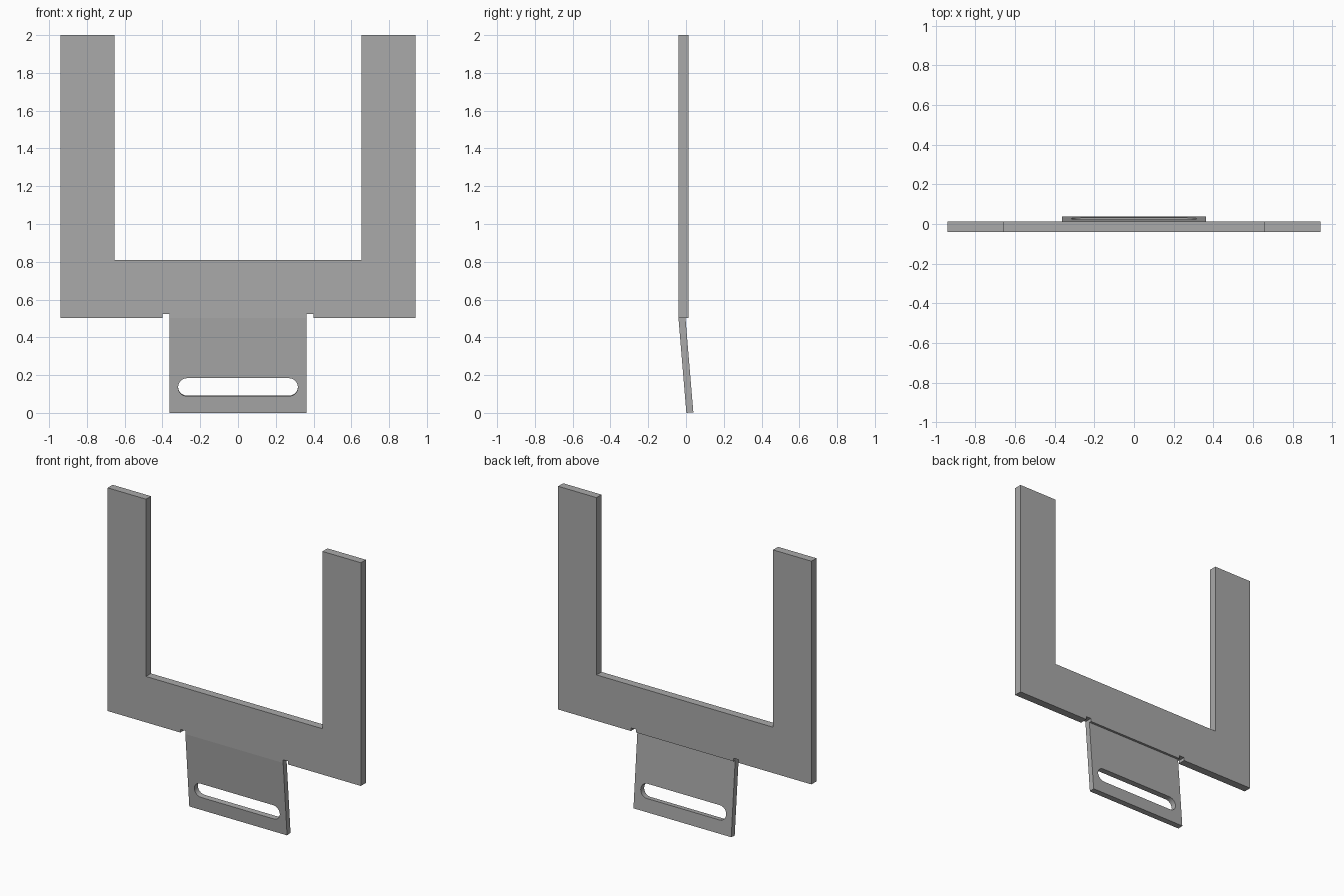
import bpy
import math

cube = bpy.data.objects.get("Cube")
if cube:
    bpy.data.objects.remove(cube, do_unlink=True)

grey = bpy.data.materials.new("plain_grey")
grey.use_nodes = True
colour = (0.4, 0.4, 0.4, 1)
grey.diffuse_color = colour
grey.node_tree.nodes["Principled BSDF"].inputs["Base Color"].default_value = colour


def sheet_part(name, half_profile, thickness, location, tilt=0):
    """Mirror a half outline (x, z) across x = 0 and thicken it towards +y."""
    mesh = bpy.data.meshes.new(name)
    mesh.from_pydata([(x, 0, z) for x, z in half_profile], [],
                     [range(len(half_profile))])
    mesh.materials.append(grey)
    obj = bpy.data.objects.new(name, mesh)
    bpy.context.collection.objects.link(obj)
    obj.location = location
    obj.rotation_euler.x = tilt
    obj.modifiers.new("mirror", "MIRROR")
    solid = obj.modifiers.new("thickness", "SOLIDIFY")
    solid.thickness = thickness
    solid.offset = -1
    # Bake the modifiers, then smooth only the gentle curves
    bpy.ops.object.select_all(action="DESELECT")
    obj.select_set(True)
    bpy.context.view_layer.objects.active = obj
    bpy.ops.object.convert(target="MESH")
    bpy.ops.object.shade_smooth_by_angle(angle=math.radians(30))
    return obj


FRONT = -0.04
BASE = 0.502      # lower edge of the fork, where the tab bends away
TAB_HALF = 0.363

# U-shaped fork plate with relief notches beside the tab
sheet_part("fork_plate", [
    (0, BASE), (TAB_HALF, BASE), (TAB_HALF, 0.523), (0.4, 0.523),
    (0.4, BASE), (0.94, BASE), (0.94, 2), (0.655, 2),
    (0.655, 0.81), (0, 0.81)], 0.053, (0, FRONT, 0))

# Tilted tab with a round-ended slot
tilt = math.atan2(0.042, BASE)
length = BASE / math.cos(tilt)
slot_z = -0.366 / math.cos(tilt)
radius = 0.048
slot_half = 0.317
arc = []
for i in range(17):
    a = math.pi / 2 - math.pi * i / 16
    arc.append((slot_half - radius + radius * math.cos(a),
                slot_z + radius * math.sin(a)))
sheet_part("slotted_tab", [
    (0, -length), (TAB_HALF, -length), (TAB_HALF, 0), (0, 0),
    (0, slot_z + radius), *arc, (0, slot_z - radius)],
    0.037, (0, FRONT, BASE), tilt)
